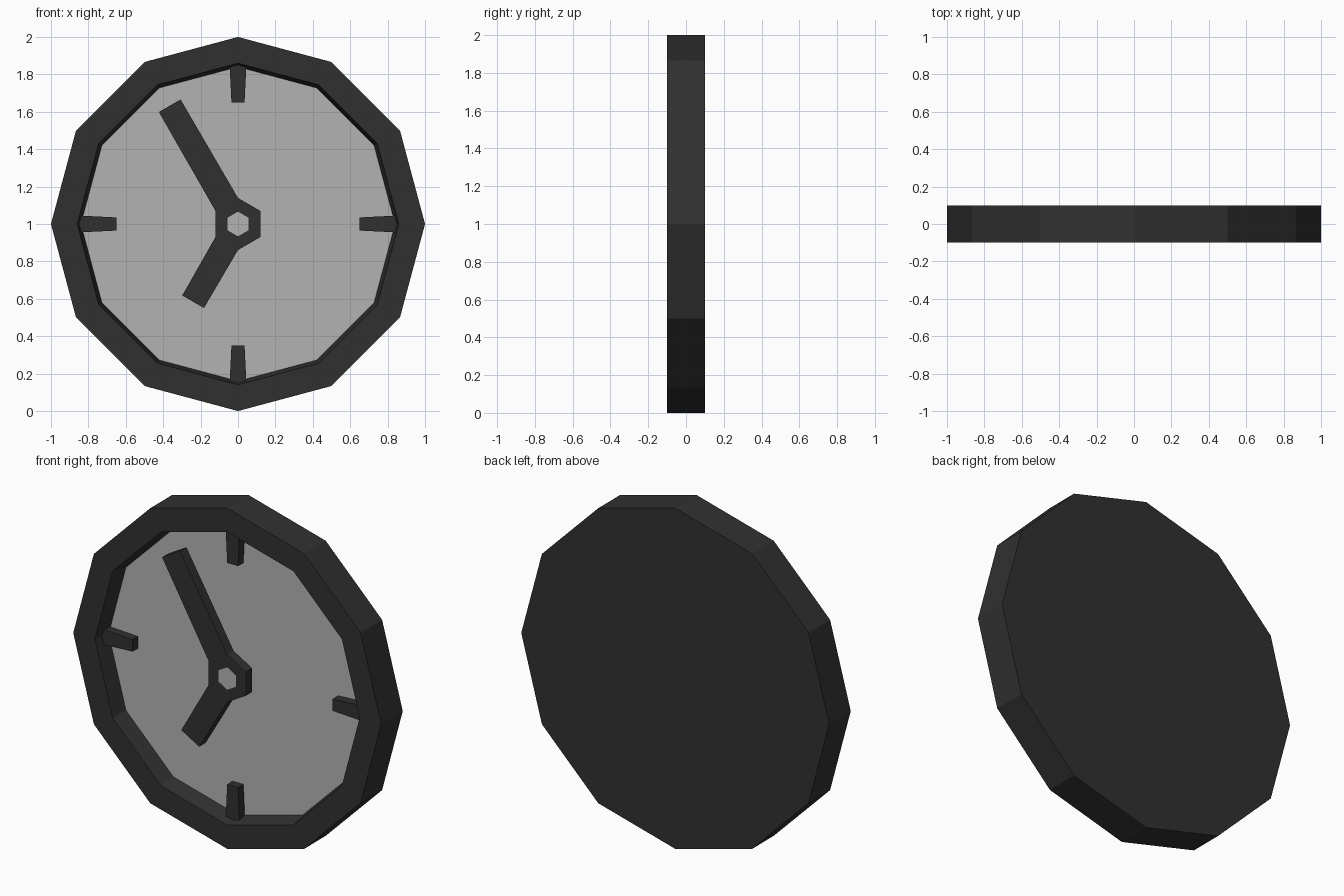
import bpy, bmesh
from math import sin, cos, pi, radians
from mathutils import Matrix

if "Cube" in bpy.data.objects:
    bpy.data.objects.remove(bpy.data.objects["Cube"])


def material(name, v):
    m = bpy.data.materials.new(name)
    m.diffuse_color = (v, v, v, 1)
    m.use_nodes = True
    m.node_tree.nodes["Principled BSDF"].inputs["Base Color"].default_value = m.diffuse_color
    return m


dark = material("dark", 0.03)
light = material("light", 0.45)


def finish(name, bm, mat):
    bmesh.ops.recalc_face_normals(bm, faces=bm.faces)
    me = bpy.data.meshes.new(name)
    bm.to_mesh(me)
    bm.free()
    ob = bpy.data.objects.new(name, me)
    me.materials.append(mat)
    bpy.context.collection.objects.link(ob)
    return ob


def ring(bm, n, r, y, start=0.0):
    return [bm.verts.new((r * cos(start + 2 * pi * i / n), y,
                          1 + r * sin(start + 2 * pi * i / n))) for i in range(n)]


def bridge(bm, a, b):
    n = len(a)
    for i in range(n):
        bm.faces.new((a[i], a[(i + 1) % n], b[(i + 1) % n], b[i]))


def bar(name, angle, r0, r1, w0, w1, y0, y1):
    """Tapered radial block lying on the dial plane."""
    bm = bmesh.new()
    outline = [(r0, -w0 / 2), (r1, -w1 / 2), (r1, w1 / 2), (r0, w0 / 2)]
    a, b = [[bm.verts.new((x, y, z)) for x, z in outline] for y in (y0, y1)]
    bridge(bm, a, b)
    bm.faces.new(a)
    bm.faces.new(b)
    bm.transform(Matrix.Translation((0, 0, 1)) @ Matrix.Rotation(-radians(angle), 4, 'Y'))
    return finish(name, bm, dark)


# Case: twelve-sided shell with a closed back and slightly sloped inner wall
bm = bmesh.new()
rings = [ring(bm, 12, r, y) for r, y in
         ((1.0, 0.1), (1.0, -0.1), (0.86, -0.1), (0.84, 0.0))]
for a, b in zip(rings, rings[1:]):
    bridge(bm, a, b)
bm.faces.new(rings[0])
finish("case", bm, dark)

# Dial
bm = bmesh.new()
f = bm.faces.new(ring(bm, 12, 0.84, 0.0)[::-1])
ob = finish("dial", bm, light)
if ob.data.polygons[0].normal.y > 0:
    ob.data.flip_normals()

# Hour marks
for k in range(4):
    bar(f"hour_mark_{k}", 90 * k, 0.65, 0.85, 0.07, 0.09, -0.05, 0.0)

# Hands
bar("minute_hand", 120, 0.12, 0.73, 0.139, 0.134, -0.1, -0.04)
bar("hour_hand", 240, 0.12, 0.48, 0.139, 0.134, -0.1, -0.04)

# Hexagonal hub around the centre pin
bm = bmesh.new()
hub = [ring(bm, 6, r, y, pi / 2) for r, y in
       ((0.139, -0.04), (0.139, -0.1), (0.066, -0.1), (0.066, -0.04))]
for i in range(4):
    bridge(bm, hub[i], hub[(i + 1) % 4])
finish("hand_hub", bm, dark)

# Centre pin, flush with the hub front
bm = bmesh.new()
a, b = ring(bm, 6, 0.066, 0.0, pi / 2), ring(bm, 6, 0.066, -0.1, pi / 2)
bridge(bm, a, b)
bm.faces.new(b)
finish("centre_pin", bm, light)
